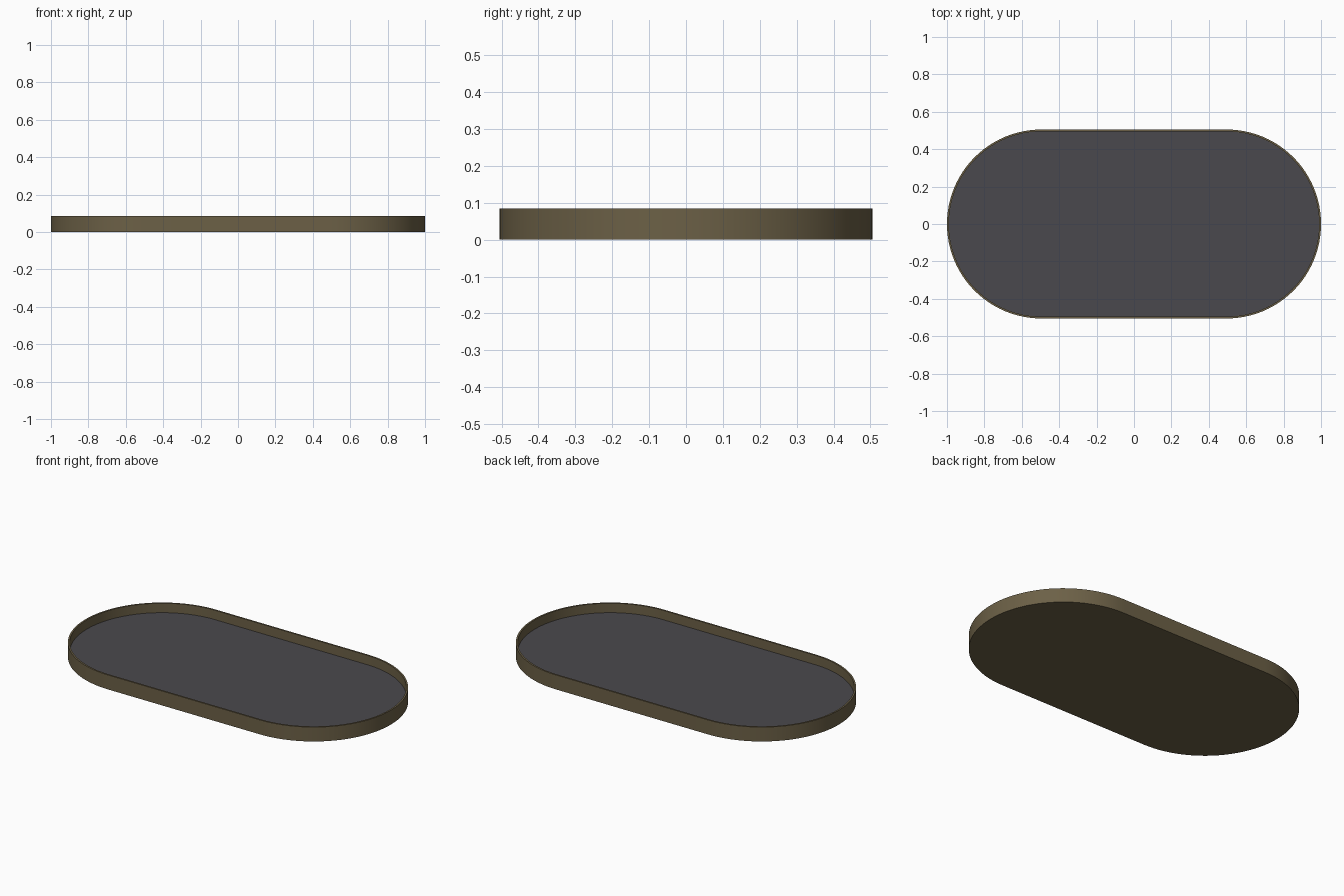
import bpy, bmesh, math

if "Cube" in bpy.data.objects:
    bpy.data.objects.remove(bpy.data.objects["Cube"])

HALF_LEN, HALF_WID, HEIGHT = 1.0, 0.505, 0.085
RIM, BASE_TOP, LINER_TOP = 0.01, 0.022, 0.03
SEG = 48  # segments per rounded end


def material(name, rgb):
    m = bpy.data.materials.new(name)
    m.diffuse_color = (*rgb, 1.0)
    m.use_nodes = True
    m.node_tree.nodes["Principled BSDF"].inputs["Base Color"].default_value = m.diffuse_color
    return m


bronze = material("dull bronze", (0.150, 0.118, 0.062))
slate = material("dark grey", (0.068, 0.066, 0.074))


def stadium(bm, inset, z):
    """Ring of vertices around a rounded-end outline."""
    r, cx = HALF_WID - inset, HALF_LEN - HALF_WID
    ring = []
    for sign, start in ((1, -math.pi / 2), (-1, math.pi / 2)):
        for i in range(SEG + 1):
            a = start + math.pi * i / SEG
            ring.append(bm.verts.new((sign * cx + r * math.cos(a), r * math.sin(a), z)))
    return ring


def lathe_outline(name, profile, mat):
    """Sweep (inset, z) profile around the outline and cap both ends."""
    bm = bmesh.new()
    rings = [stadium(bm, inset, z) for inset, z in profile]
    n = len(rings[0])
    for a, b in zip(rings, rings[1:]):
        for i in range(n):
            j = (i + 1) % n
            bm.faces.new((a[i], a[j], b[j], b[i]))
    bm.faces.new(rings[0][::-1])
    bm.faces.new(rings[-1])
    mesh = bpy.data.meshes.new(name)
    bmesh.ops.recalc_face_normals(bm, faces=bm.faces)
    bm.to_mesh(mesh)
    bm.free()
    mesh.materials.append(mat)
    ob = bpy.data.objects.new(name, mesh)
    bpy.context.collection.objects.link(ob)
    bpy.ops.object.select_all(action='DESELECT')
    ob.select_set(True)
    bpy.context.view_layer.objects.active = ob
    bpy.ops.object.shade_smooth_by_angle(angle=math.radians(30))
    return ob


# Tray shell: base, outer wall, thin rim, inner wall
lathe_outline("tray_shell", [(0, 0), (0, HEIGHT), (RIM, HEIGHT), (RIM, BASE_TOP)], bronze)

# Dark liner lying on the tray floor
lathe_outline("tray_liner", [(RIM + 0.0005, BASE_TOP - 0.001), (RIM + 0.0005, LINER_TOP)], slate)
